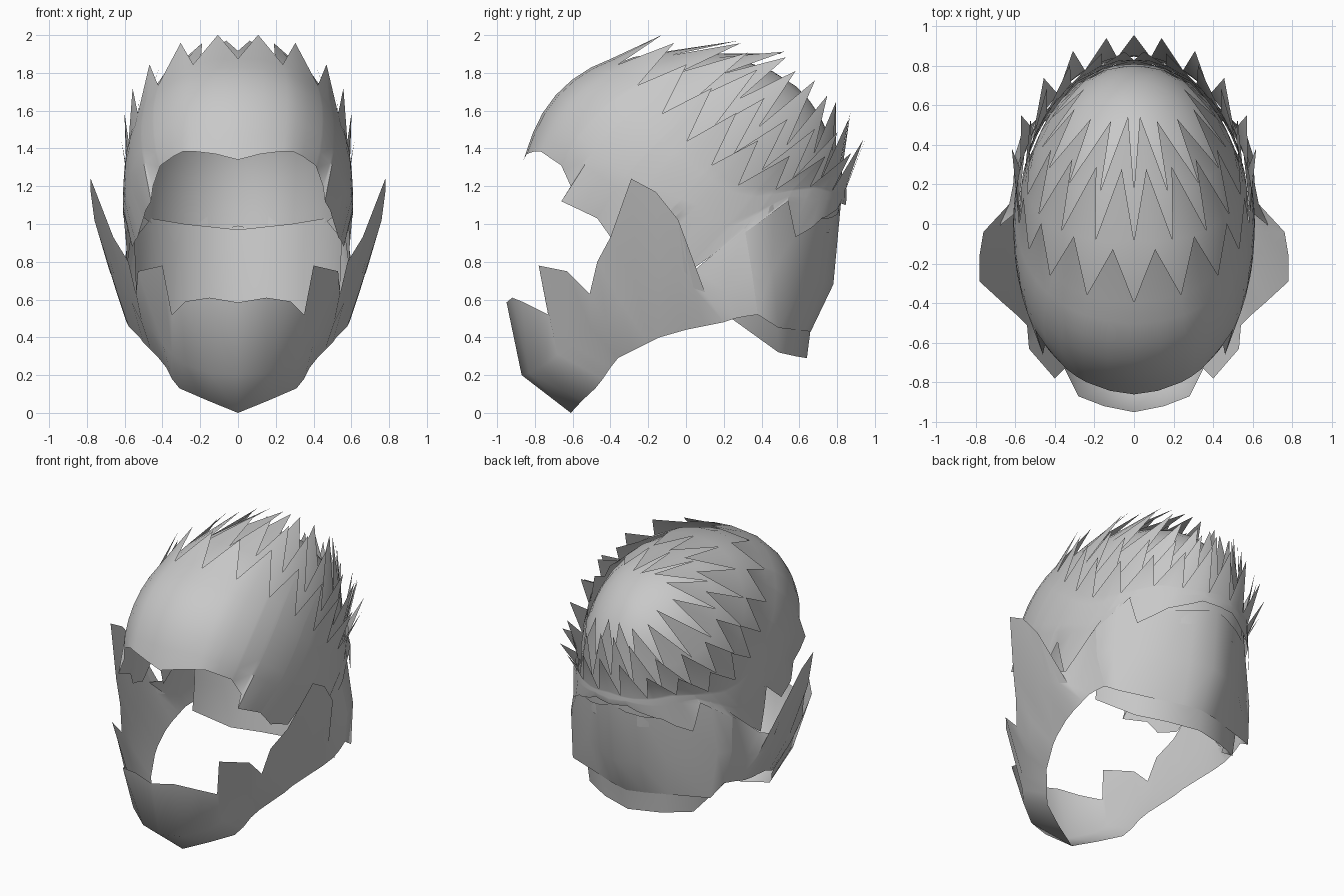
import bpy, bmesh, math, random
from mathutils import Vector

if "Cube" in bpy.data.objects:
    bpy.data.objects.remove(bpy.data.objects["Cube"], do_unlink=True)
random.seed(4)

grey = bpy.data.materials.new("plain_grey")
grey.use_nodes = True
grey.diffuse_color = (0.58, 0.58, 0.58, 1)
grey.node_tree.nodes["Principled BSDF"].inputs["Base Color"].default_value = (0.58, 0.58, 0.58, 1)

# Skull frame: polar angles are measured from an axis through the rear crown
CENTRE = Vector((0, 0, 1.1))
AXIS = Vector((0, 0.68, 0.73)).normalized()
FRONT = Vector((0, -0.73, 0.68)).normalized()
SIDE = Vector((1, 0, 0))


def skull(theta, phi, scale=1.0):
    """Point on the rounded skull at polar angle theta, azimuth phi (degrees)."""
    t, p = math.radians(theta), math.radians(phi)
    d = AXIS * math.cos(t) + (FRONT * math.cos(p) + SIDE * math.sin(p)) * math.sin(t)
    depth, flat = (0.87, 2.3) if d.y < 0 else (0.85, 2.0)
    height = 0.83 if d.z > 0 else 0.95
    plan = (abs(d.x / 0.61) ** flat + abs(d.y / depth) ** flat) ** (1 / flat)
    r = (plan ** 2.4 + abs(d.z / height) ** 2.4) ** (-1 / 2.4)
    co = CENTRE + d * r * scale
    if phi <= 0 or phi >= 180:
        co.x = 0
    return co


def polar(point):
    """Azimuth, polar angle and scale of a point relative to the skull."""
    d = Vector(point) - CENTRE
    a, f, x = d.dot(AXIS), d.dot(FRONT), d.x
    theta = math.degrees(math.atan2(math.hypot(f, x), a))
    phi = math.degrees(math.atan2(x, f))
    return phi, theta, d.length / (skull(theta, phi) - CENTRE).length


def lerp_table(rows, key):
    """Linear interpolation in rows of (key, values...)."""
    for a, b in zip(rows, rows[1:]):
        if key <= b[0]:
            w = max(0, (key - a[0]) / max(b[0] - a[0], 1e-6))
            return [u + (v - u) * w for u, v in zip(a[1:], b[1:])]
    return list(rows[-1][1:])


def finish(name, faces, angle=40):
    """Make a mirrored, smooth shaded object from a list of point polygons."""
    bm = bmesh.new()
    for pts in faces:
        bm.faces.new([bm.verts.new(p) for p in pts])
    bmesh.ops.remove_doubles(bm, verts=bm.verts, dist=0.0005)
    bmesh.ops.dissolve_degenerate(bm, edges=bm.edges, dist=0.0005)
    bmesh.ops.recalc_face_normals(bm, faces=bm.faces)
    mesh = bpy.data.meshes.new(name)
    bm.to_mesh(mesh)
    bm.free()
    mesh.materials.append(grey)
    obj = bpy.data.objects.new(name, mesh)
    bpy.context.collection.objects.link(obj)
    bpy.ops.object.select_all(action="DESELECT")
    obj.select_set(True)
    bpy.context.view_layer.objects.active = obj
    bpy.ops.object.shade_smooth_by_angle(angle=math.radians(angle))
    mirror = obj.modifiers.new("mirror", "MIRROR")
    mirror.use_clip = True


def strip(columns):
    """Quads between neighbouring columns of points."""
    faces = []
    for a, b in zip(columns, columns[1:]):
        for i in range(len(a) - 1):
            faces.append([a[i], b[i], b[i + 1], a[i + 1]])
    return faces


def hair_layer(name, spikes, valley, tip, lower, rows, lift, trim=()):
    """Band of skull from a lower edge up to a ring of flared spikes.
    An optional trim adds one more row down to an uneven hairline."""
    step = 180 / spikes
    count = math.ceil(spikes)
    cols = {round(k * step / 2, 3) for k in range(2 * count + 1)}
    cols |= {round(r[0], 3) for r in trim}
    cols = sorted(c for c in cols if c <= 180.01)
    # spike tips, with slight uneven lengths
    tips = []
    for k in range(count):
        phi = min((k + 0.5) * step, 180)
        theta, scale = lerp_table(tip, phi)
        tips.append(skull(theta + random.uniform(-3, 3), phi, scale))
    columns = []
    for phi in cols:
        top = lerp_table(valley, phi)[0]
        low, s = lerp_table(lower, phi)
        col = [skull(low + (top - low) * i / rows, phi,
                     s + (lift - s) * i / rows) for i in range(rows + 1)]
        if trim:
            edge, edge_scale = lerp_table(trim, phi)
            col.insert(0, skull(edge, phi, edge_scale))
        columns.append(col)
    faces = strip(columns)
    for i in range(len(cols) - 1):
        k = min(int((cols[i] + cols[i + 1]) / 2 / step), count - 1)
        faces.append([columns[i][-1], columns[i + 1][-1], tips[k]])
    finish(name, faces)


# Lower edge of the outer hair shell: brow, temple, sideburn, nape
hairline = [(0, -.86, 1.34), (.29, -.77, 1.385), (.41, -.66, 1.31), (.45, -.61, 1.2),
            (.46, -.66, 1.12), (.50, -.47, 1.03), (.53, -.40, .93), (.56, -.25, .88),
            (.58, -.06, 1.03), (.59, .02, .75), (.585, .30, .95), (.49, .54, 1.12),
            (.46, .58, .93), (.32, .72, 1.03), (.12, .82, 1.11), (0, .845, 1.1)]
hair_layer("outer_hair", 10.5,
           [(0, 70), (100, 67), (125, 54), (140, 46), (180, 41)],
           [(0, 53, 1.09), (95, 51, 1.15), (140, 34, 1.17), (180, 26, 1.17)],
           [(0, 108, 1), (30, 106, 1), (60, 106, .99), (92, 92, 1), (113, 84, 1), (117, 76, 1),
            (126, 57, 1), (140, 52, 1), (168, 44.5, 1), (180, 45, 1)],
           5, 1.0, [polar(p) for p in hairline])

# Inner spiked layers, each tucked under the one outside it
hair_layer("middle_hair", 10,
           [(0, 49), (95, 56), (180, 34)],
           [(0, 26, 1.07), (95, 36, 1.15), (180, 17, 1.13)],
           [(0, 76, .96), (95, 74, .96), (180, 48, .96)], 2, 0.985)
hair_layer("inner_hair", 8,
           [(0, 31), (95, 40), (180, 26)],
           [(0, 7, 1.10), (95, 18, 1.14), (180, 11, 1.09)],
           [(0, 56, .95), (95, 62, .95), (180, 42, .95)], 2, 0.975)

# Smooth crown that closes the shell under the spikes
edge_angle = [(0, 80), (95, 78), (180, 55)]
finish("crown", strip([[skull(lerp_table(edge_angle, p)[0] * i / 8, p, 0.965 - 0.025 * i / 8)
                        for i in range(9)] for p in range(0, 181, 15)]), 60)

# Jaw guard with raised cheek and ear points: lower edge, middle, upper edge
jaw = [[(0, -.61, 0), (0, -.87, .2), (0, -.95, .585)],
       [(.16, -.55, .065), (.15, -.83, .21), (.15, -.92, .61)],
       [(.31, -.48, .13), (.29, -.74, .26), (.28, -.87, .59)],
       [(.35, -.44, .18), (.35, -.68, .31), (.35, -.73, .52)],
       [(.38, -.40, .24), (.40, -.62, .37), (.40, -.78, .78)],
       [(.42, -.36, .29), (.46, -.50, .44), (.53, -.63, .75)],
       [(.46, -.28, .33), (.51, -.42, .48), (.54, -.51, .63)],
       [(.50, -.20, .37), (.56, -.34, .58), (.58, -.47, .80)],
       [(.52, -.14, .40), (.60, -.26, .66), (.66, -.40, .93)],
       [(.56, 0, .44), (.66, -.14, .74), (.78, -.29, 1.24)],
       [(.58, .10, .46), (.66, -.04, .70), (.78, -.16, 1.17)],
       [(.59, .20, .48), (.65, .04, .66), (.76, -.04, 1.02)],
       [(.59, .26, .50), (.63, .10, .64), (.68, -.01, .75)],
       [(.58, .31, .51), (.61, .20, .65), (.605, .05, .76)],
       [(.56, .38, .52), (.60, .35, .74), (.575, .31, .98)]]
finish("jaw_guard", strip(jaw), 50)

# Outer nape panel: a square corner behind the ear, then a broad flat back
nape = [jaw[-1],
        [(.53, .49, .45), (.565, .46, .76), (.50, .46, 1.16)],
        [(.27, .58, .44), (.30, .65, .72), (.29, .72, 1.16)],
        [(.13, .63, .435), (.15, .73, .69), (.15, .79, 1.16)],
        [(0, .66, .43), (0, .78, .68), (0, .825, 1.16)]]
finish("nape_panel", strip(nape), 50)

# Inner nape panel that hangs lower
lining = [[(.52, .24, .50), (.54, .29, .66), (.55, .30, .92)],
          [(.40, .49, .32), (.45, .48, .60), (.46, .47, 1.03)],
          [(.22, .58, .30), (.25, .61, .60), (.28, .66, 1.0)],
          [(0, .64, .29), (0, .68, .60), (0, .77, .97)]]
finish("nape_lining", strip(lining), 50)
